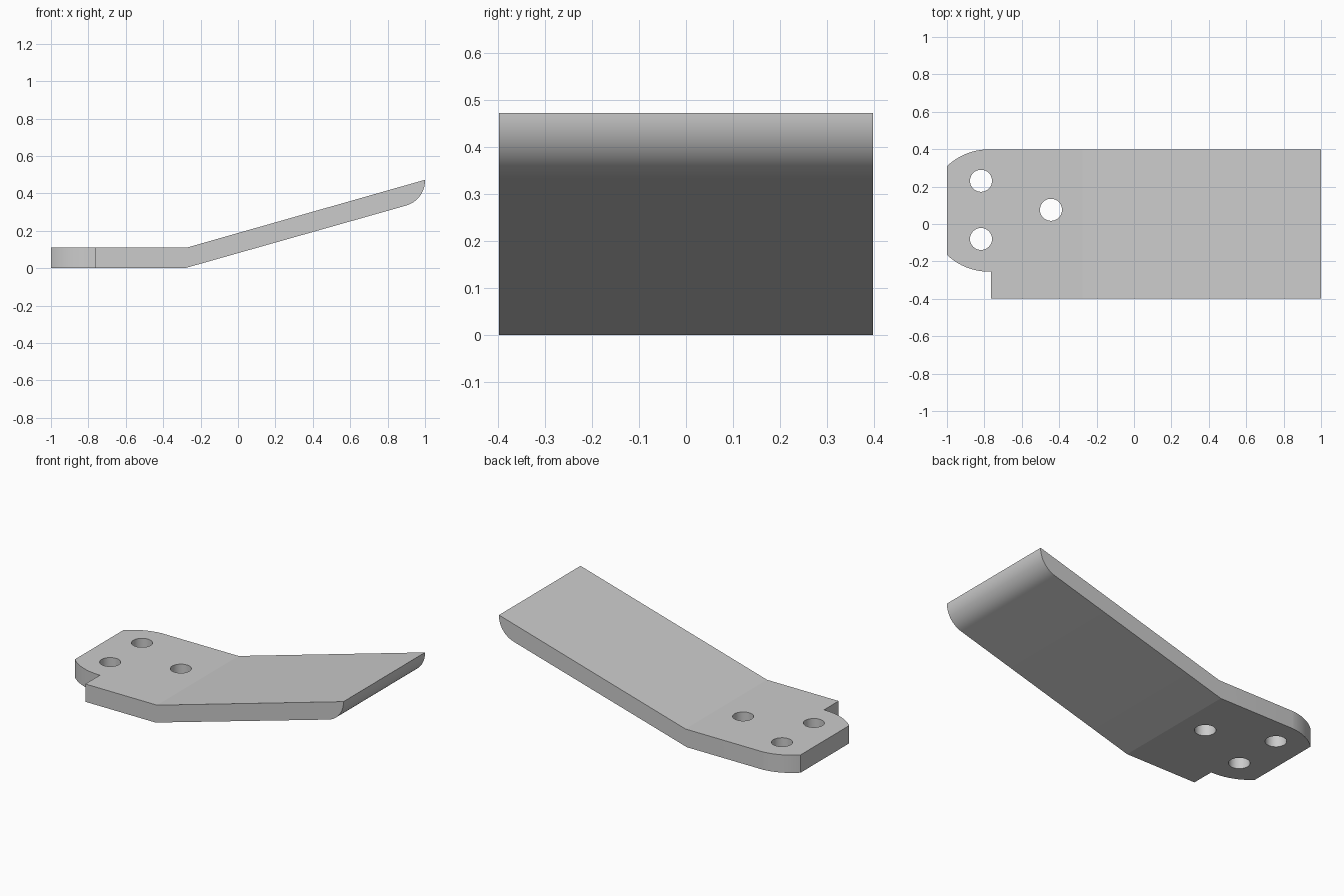
import bpy, bmesh, math
from mathutils import Vector

if "Cube" in bpy.data.objects:
    bpy.data.objects.remove(bpy.data.objects["Cube"], do_unlink=True)

HALF_WIDTH = 0.398
THICKNESS = 0.11

grey = bpy.data.materials.new("plain grey")
grey.use_nodes = True
colour = (0.6, 0.6, 0.6, 1)
grey.diffuse_color = colour
grey.node_tree.nodes["Principled BSDF"].inputs["Base Color"].default_value = colour


def arc(cx, cy, radius, start, end, steps=16):
    """Points on a circular arc, angles in radians."""
    angles = [start + (end - start) * i / steps for i in range(steps + 1)]
    return [(cx + radius * math.cos(a), cy + radius * math.sin(a)) for a in angles]


def prism(name, points, offset):
    """Extrude a closed outline of 3D points into a solid."""
    bm = bmesh.new()
    face = bm.faces.new([bm.verts.new(p) for p in points])
    new = bmesh.ops.extrude_face_region(bm, geom=[face])["geom"]
    verts = [v for v in new if isinstance(v, bmesh.types.BMVert)]
    bmesh.ops.translate(bm, verts=verts, vec=Vector(offset))
    bmesh.ops.recalc_face_normals(bm, faces=bm.faces)
    mesh = bpy.data.meshes.new(name)
    bm.to_mesh(mesh)
    bm.free()
    mesh.materials.append(grey)
    obj = bpy.data.objects.new(name, mesh)
    bpy.context.collection.objects.link(obj)
    return obj


def carve(target, cutter, operation):
    """Apply a boolean and discard its cutter."""
    cutter.hide_render = True
    mod = target.modifiers.new(cutter.name, 'BOOLEAN')
    mod.operation, mod.object, mod.solver = operation, cutter, 'EXACT'
    bpy.context.view_layer.objects.active = target
    bpy.ops.object.modifier_apply(modifier=mod.name)
    bpy.data.objects.remove(cutter, do_unlink=True)


# Bent plate: side profile with a rounded underside at the raised tip
slope = math.atan(0.283)
tip_radius = 0.14
tip_x = 1 - tip_radius
touch_x = tip_x + tip_radius * math.sin(slope)
tip_z = (touch_x + 0.285) * math.tan(slope) + tip_radius * math.cos(slope)
profile = [(-1, 0), (-0.285, 0)]
profile += arc(tip_x, tip_z, tip_radius, slope - math.pi / 2, 0)
profile += [(1, 0.473), (-0.275, THICKNESS), (-1, THICKNESS)]
plate = prism("bent_plate", [(x, -HALF_WIDTH, z) for x, z in profile],
              (0, 2 * HALF_WIDTH, 0))

# Rounded mounting end with a step on the front edge
end_x, end_y, end_radius = -0.775, 0.072, 0.327
corner = math.acos((1 + end_x) / end_radius)
outline = [(1.1, -0.5), (-0.765, -0.5), (-0.765, end_y - end_radius)]
outline += arc(end_x, end_y, end_radius, 1.5 * math.pi, math.pi + corner)
outline += arc(end_x, end_y, end_radius, math.pi - corner, math.pi / 2)
outline += [(-0.7, 0.5), (1.1, 0.5)]
carve(plate, prism("outline_cutter", [(x, y, -0.2) for x, y in outline], (0, 0, 1)),
      'INTERSECT')

# Three bolt holes
for x, y in [(-0.818, 0.231), (-0.818, -0.08), (-0.444, 0.076)]:
    ring = arc(x, y, 0.059, 0, 2 * math.pi, 40)[:-1]
    carve(plate, prism("hole_cutter", [(px, py, -0.2) for px, py in ring], (0, 0, 1)),
          'DIFFERENCE')

# Smooth curves, crisp edges
bpy.ops.object.select_all(action='DESELECT')
plate.select_set(True)
bpy.context.view_layer.objects.active = plate
bpy.ops.object.shade_smooth_by_angle(angle=math.radians(14))
